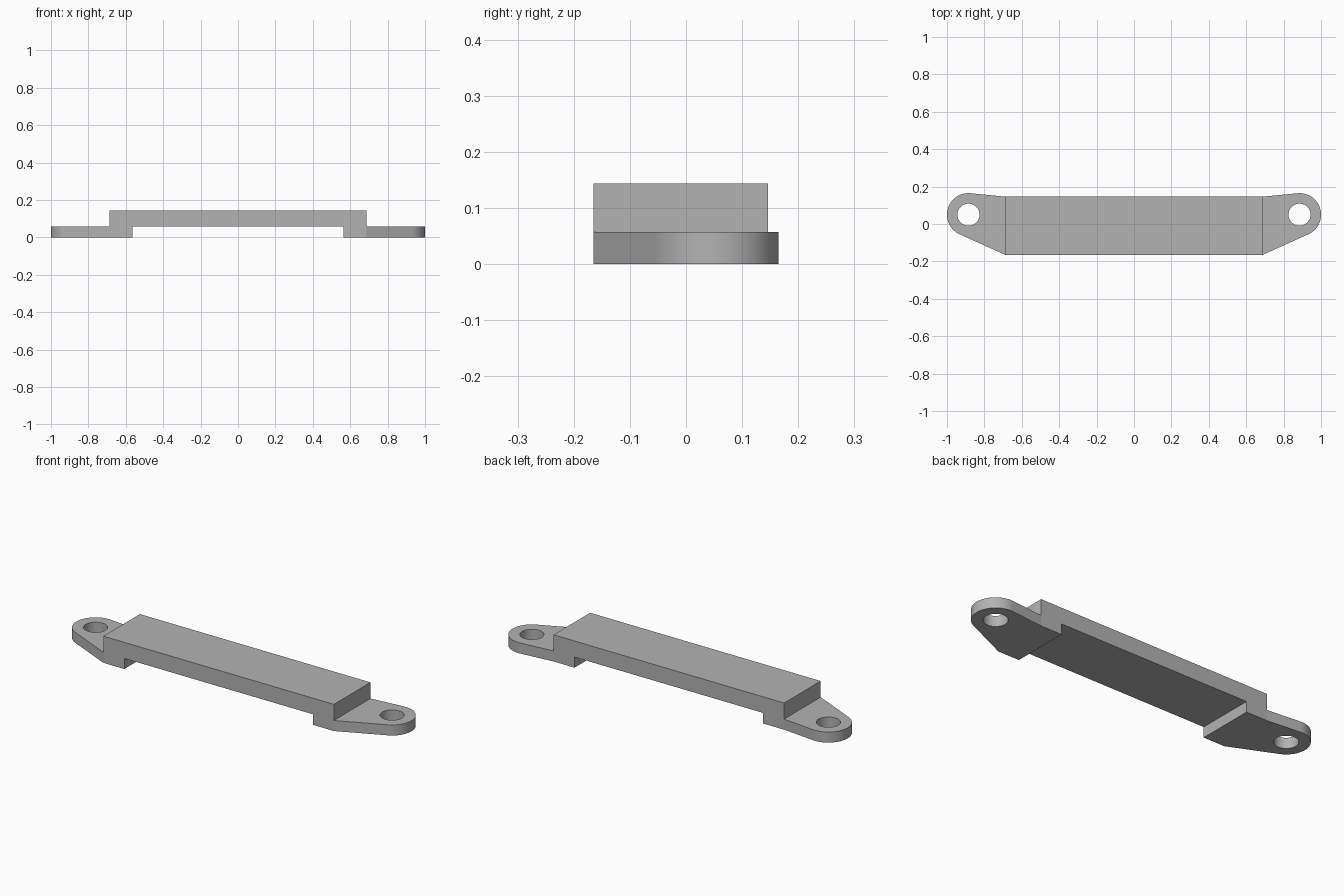
import bpy, bmesh
from math import atan2, acos, cos, sin, hypot, tau
from mathutils import Vector

if "Cube" in bpy.data.objects:
    bpy.data.objects.remove(bpy.data.objects["Cube"])

FRONT, BACK = -0.165, 0.146        # bar faces in y
SHOULDER, FOOT = 0.688, 0.563      # bar end and inner edge of foot in x
THICK, TOP = 0.057, 0.144          # lug thickness and bar top
EYE, EYE_R, HOLE_R = Vector((0.885, 0.05)), 0.115, 0.059

grey = bpy.data.materials.new("light grey")
grey.use_nodes = True
colour = (0.45, 0.45, 0.45, 1)
grey.diffuse_color = colour
grey.node_tree.nodes["Principled BSDF"].inputs["Base Color"].default_value = colour


def solid(name, loops, push):
    """Fill flat outlines (the later ones are holes) and extrude them."""
    bm = bmesh.new()
    for loop in loops:
        verts = [bm.verts.new(p) for p in loop]
        for a, b in zip(verts, verts[1:] + verts[:1]):
            bm.edges.new((a, b))
    bmesh.ops.triangle_fill(bm, use_beauty=True, edges=bm.edges[:])
    ext = bmesh.ops.extrude_face_region(bm, geom=bm.faces[:], use_keep_orig=True)
    moved = [v for v in ext["geom"] if isinstance(v, bmesh.types.BMVert)]
    bmesh.ops.translate(bm, verts=moved, vec=push)
    bmesh.ops.recalc_face_normals(bm, faces=bm.faces[:])
    mesh = bpy.data.meshes.new(name)
    bm.to_mesh(mesh)
    bm.free()
    mesh.materials.append(grey)
    obj = bpy.data.objects.new(name, mesh)
    bpy.context.collection.objects.link(obj)
    bpy.ops.object.select_all(action="DESELECT")
    obj.select_set(True)
    bpy.context.view_layer.objects.active = obj
    bpy.ops.object.shade_smooth_by_angle(angle=0.5)


def tangent_angle(y, side):
    """Angle on the eye where the line from the shoulder corner touches."""
    dx, dy = SHOULDER - EYE.x, y - EYE.y
    return atan2(dy, dx) + side * acos(EYE_R / hypot(dx, dy))


def arc(radius, start, end, count):
    for i in range(count):
        a = start + (end - start) * i / (count - 1)
        yield EYE.x + radius * cos(a), EYE.y + radius * sin(a)


# Bridge-shaped bar with a foot under each end
half = [(FOOT, THICK), (FOOT, 0), (SHOULDER, 0), (SHOULDER, TOP)]
profile = half + [(-x, z) for x, z in reversed(half)]
solid("bar", [[(x, FRONT, z) for x, z in profile]], (0, BACK - FRONT, 0))

# Tapered lugs with a round eye, mirrored left and right
low = tangent_angle(FRONT, 1) % tau - tau
high = tangent_angle(BACK, -1) % tau
outline = [(SHOULDER, BACK), (SHOULDER, FRONT), *arc(EYE_R, low, high, 40)]
hole = list(arc(HOLE_R, 0, tau, 49))[:-1]
for name, s in (("left_lug", 1), ("right_lug", -1)):
    solid(name, [[(s * x, y, 0) for x, y in loop] for loop in (outline, hole)],
          (0, 0, THICK))
